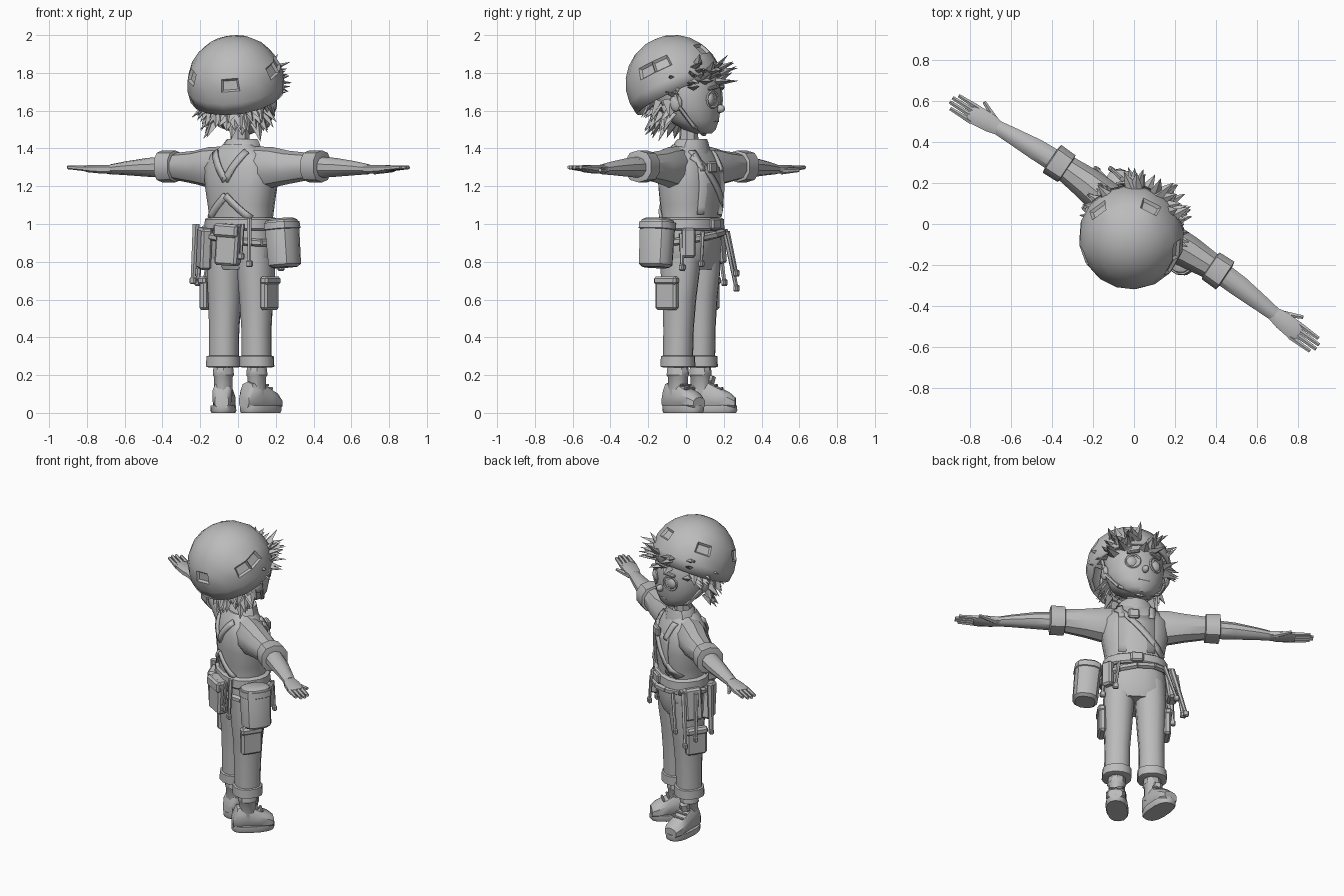
import bpy, bmesh, math, random
from mathutils import Matrix, Vector

if "Cube" in bpy.data.objects:
    bpy.data.objects.remove(bpy.data.objects["Cube"])

random.seed(4)
T, R = Matrix.Translation, Matrix.Rotation
rad = math.radians
BODY = R(rad(-34), 4, 'Z')                       # body faces back-right
HEAD = T((0.01, 0.01, 0)) @ R(rad(-17), 4, 'Z')  # head turned a little
HELMET = T((-0.012, -0.062, 1.742)) @ R(rad(-17), 4, 'Z') @ R(rad(25), 4, 'X')
grey = bpy.data.materials.new("plain_grey")
grey.diffuse_color = (0.5, 0.5, 0.5, 1)
grey.use_nodes = True
grey.node_tree.nodes["Principled BSDF"].inputs["Base Color"].default_value = grey.diffuse_color


def finish(name, bm, frame=BODY, angle=35):
    bmesh.ops.recalc_face_normals(bm, faces=bm.faces)
    me = bpy.data.meshes.new(name)
    bm.to_mesh(me)
    bm.free()
    me.transform(frame)
    me.materials.append(grey)
    ob = bpy.data.objects.new(name, me)
    bpy.context.collection.objects.link(ob)
    bpy.ops.object.select_all(action='DESELECT')
    ob.select_set(True)
    bpy.context.view_layer.objects.active = ob
    bpy.ops.object.shade_smooth_by_angle(angle=rad(angle))
    return ob


def sup(c, p):
    return math.copysign(abs(c) ** (2 / p), c)


def loft(name, rings, axis='Z', n=12, p=2.0, s=1, frame=BODY):
    """rings: (distance along axis, centre a, centre b, radius a, radius b)"""
    bm, loops = bmesh.new(), []
    for t, a, b, ra, rb in rings:
        loop = []
        for i in range(n):
            w = 2 * math.pi * (i + 0.5) / n
            u, v = a + ra * sup(math.cos(w), p), b + rb * sup(math.sin(w), p)
            x, y, z = {'Z': (u, v, t), 'X': (t, u, v), 'Y': (u, t, v)}[axis]
            loop.append(bm.verts.new((s * x, y, z)))
        loops.append(loop)
    for l0, l1 in zip(loops, loops[1:]):
        for i in range(n):
            j = (i + 1) % n
            bm.faces.new((l0[i], l0[j], l1[j], l1[i]))
    bm.faces.new(loops[0])
    bm.faces.new(loops[-1])
    return finish(name, bm, frame)


def along(a, b):
    a, b = Vector(a), Vector(b)
    return T((a + b) / 2) @ (b - a).to_track_quat('Z', 'Y').to_matrix().to_4x4(), (b - a).length


def rod(name, a, b, r0, r1, n=6, frame=BODY):
    bm = bmesh.new()
    m, ln = along(a, b)
    bmesh.ops.create_cone(bm, segments=n, radius1=r0, radius2=r1, depth=ln, cap_ends=True, matrix=m)
    return finish(name, bm, frame)


def box(name, c, size, turn=0, tilt=0, frame=BODY, bevel=0.012):
    bm = bmesh.new()
    m = T(c) @ R(rad(turn), 4, 'Z') @ R(rad(tilt), 4, 'Y') @ Matrix.Diagonal((*size, 1))
    bmesh.ops.create_cube(bm, size=1, matrix=m)
    bmesh.ops.bevel(bm, geom=bm.edges[:], offset=min(bevel, min(size) * 0.3), segments=1, affect='EDGES')
    return finish(name, bm, frame)


def ball(name, c, size, frame=HEAD, n=12):
    bm = bmesh.new()
    bmesh.ops.create_uvsphere(bm, u_segments=n, v_segments=8, radius=1,
                              matrix=T(c) @ Matrix.Diagonal((*size, 1)))
    return finish(name, bm, frame, 60)


# torso: shirt and overalls
TORSO = [(0.76, 0, .03, .15, .10), (0.82, 0, .03, .19, .125), (0.92, 0, .03, .185, .135),
         (1.02, 0, .03, .172, .13), (1.10, 0, .03, .182, .14), (1.20, 0, .03, .20, .145),
         (1.30, 0, .025, .205, .14), (1.37, 0, .02, .165, .11), (1.42, 0, .02, .09, .08)]
loft("torso", TORSO, n=16, p=2.4)


def on_torso(x, z, side, lift=0.006):
    for r0, r1 in zip(TORSO, TORSO[1:]):
        if r0[0] <= z <= r1[0]:
            f = (z - r0[0]) / (r1[0] - r0[0])
            cy, rx, ry = (r0[k] + f * (r1[k] - r0[k]) for k in (2, 3, 4))
            d = max(0.0, 1 - min(1, abs(x) / rx) ** 2.4) ** (1 / 2.4)
            return Vector((x, cy + side * (ry * d + lift), z))


def strap(name, a, b, side, width=0.035, steps=6):
    """flat band laid over the torso between two (x, z) points"""
    bm, rows = bmesh.new(), []
    d = Vector((b[0] - a[0], b[1] - a[1])).normalized() * width / 2
    for i in range(steps + 1):
        f = i / steps
        x, z = a[0] + f * (b[0] - a[0]), a[1] + f * (b[1] - a[1])
        rows.append([bm.verts.new(on_torso(x + k * d.y, min(1.42, z - k * d.x), side)) for k in (-1, 1)])
    for r0, r1 in zip(rows, rows[1:]):
        bm.faces.new((r0[0], r0[1], r1[1], r1[0]))
    ob = finish(name, bm)
    m = ob.modifiers.new("thickness", 'SOLIDIFY')
    m.thickness, m.offset = 0.014, 0


strap("bib", (0, 1.05), (0, 1.30), 1, 0.22)
strap("chest_band", (-.16, 1.05), (.12, 1.36), 1, 0.035, 8)
for s in (-1, 1):
    strap("front_strap", (s * .09, 1.28), (s * .10, 1.385), 1)
    strap("back_strap", (s * .10, 1.385), (0, 1.23), -1)
    strap("lower_back_strap", (0, 1.15), (s * .13, 1.03), -1)
box("chest_buckle", on_torso(.02, 1.3, 1, .015), (.07, .03, .06))
loft("collar", [(1.37, 0, .03, .125, .10), (1.43, 0, .035, .10, .085), (1.45, 0, .04, .085, .075),
                (1.42, 0, .03, .06, .055)], n=10)
loft("neck", [(1.38, 0, .015, .055, .055), (1.53, 0, .02, .048, .048)], n=8)
loft("waist_belt", [(.965, 0, .03, .19, .145), (.975, 0, .03, .20, .155), (1.025, 0, .03, .197, .152),
                    (1.035, 0, .03, .18, .14)], n=16, p=2.4)
box("belt_buckle", (.0, .185, 1.0), (.08, .03, .06))

# arms, legs
for s in (-1, 1):
    loft("sleeve", [(.10, .02, 1.30, .09, .11), (.20, .025, 1.30, .095, .108), (.30, .035, 1.30, .085, .088),
                    (.44, .04, 1.305, .068, .07)], 'X', 10, s=s)
    loft("sleeve_cuff", [(.42, .04, 1.305, .065, .065), (.425, .04, 1.305, .082, .084),
                         (.51, .04, 1.305, .085, .085), (.515, .04, 1.305, .06, .06)], 'X', 10, 2.4, s)
    loft("forearm", [(.46, .04, 1.30, .058, .058), (.60, .035, 1.30, .055, .05), (.74, .025, 1.295, .043, .036),
                     (.82, .018, 1.29, .036, .027)], 'X', 10, s=s)
    loft("palm", [(.80, .018, 1.29, .034, .025), (.86, .015, 1.29, .048, .025), (.95, .008, 1.293, .052, .02),
                  (.97, .008, 1.293, .048, .015)], 'X', 8, 2.6, s)
    for i in range(4):
        y = -.03 + .025 * i
        rod("finger", (s * .94, y, 1.293), (s * (1.06 + (.02 if i in (1, 2) else 0)), y - .004, 1.30), .015, .010)
    rod("thumb", (s * .84, .04, 1.28), (s * .94, .085, 1.285), .018, .010)
    loft("trouser_leg", [(.27, .105, .02, .078, .076), (.45, .103, .022, .077, .08), (.60, .10, .025, .086, .088),
                         (.74, .097, .028, .093, .105), (.88, .09, .03, .095, .115)], n=12, p=2.3, s=s)
    loft("trouser_cuff", [(.24, .107, .02, .075, .075), (.245, .107, .02, .09, .09), (.30, .105, .02, .089, .088),
                          (.305, .105, .02, .07, .07)], n=12, p=2.3, s=s)
    box("thigh_pocket", (s * .195, .01, .625), (.045, .13, .16))
    box("pocket_flap", (s * .20, .01, .70), (.05, .14, .045))
    loft("ankle", [(.09, .107, .02, .05, .055), (.19, .107, .02, .05, .055), (.20, .107, .02, .058, .06),
                   (.23, .107, .02, .055, .058), (.26, .107, .02, .05, .05)], n=10, s=s)

# shoes, feet turned out unevenly
for x, y, turn in ((.12, -.015, -45), (-.078, .14, -4)):
    f = T((x, y, 0)) @ R(rad(turn), 4, 'Z')
    loft("shoe_sole", [(0, 0, 0, .062, .125), (.012, 0, 0, .068, .132), (.04, 0, 0, .066, .13)], n=14, p=2.5, frame=f)
    loft("shoe_upper", [(-.125, 0, .06, .038, .04), (-.10, 0, .09, .053, .075), (-.03, 0, .09, .056, .085),
                        (.03, 0, .075, .06, .065), (.09, 0, .06, .062, .05), (.122, 0, .05, .045, .032)],
         'Y', 10, 2.4, frame=f)
    for k in range(3):
        box("shoe_lace", (0, -.01 + .03 * k, .165 - .018 * k), (.08, .014, .014), frame=f)
    rod("shoe_tongue", (0, -.04, .12), (0, -.01, .20), .04, .03, frame=f)

# hip bag
bag = T((.285, .005, .9)) @ R(rad(-5), 4, 'Y')
loft("hip_bag", [(-.13, 0, 0, .06, .07), (-.115, 0, 0, .077, .088), (.09, 0, 0, .082, .092),
                 (.12, 0, 0, .075, .085), (.13, 0, 0, .055, .065)], n=12, p=2.6, frame=BODY @ bag)
loft("bag_lid", [(.07, 0, 0, .08, .09), (.075, 0, 0, .088, .097), (.11, 0, 0, .085, .095)],
     n=12, p=2.6, frame=BODY @ bag)

# pouches and hanging tools: (name, centre, size, turn, tilt)
for name, c, size, turn, tilt in (
        ("back_pouch", (.03, -.135, .89), (.13, .07, .22), 8, 4),
        ("back_pouch_flap", (.03, -.145, .965), (.14, .075, .07), 8, 4),
        ("tool_holster", (-.155, -.09, .87), (.10, .06, .22), -40, 8),
        ("side_pouch", (-.215, .04, .89), (.06, .11, .20), 0, 8),
        ("front_pouch", (.17, .13, .90), (.07, .05, .16), -40, 0)):
    box(name, c, size, turn, tilt)
for a, b, r in (((-.22, -.07, 1.0), (-.24, -.07, .70), .02), ((-.25, .03, .97), (-.29, .05, .69), .016),
                ((-.22, .10, .97), (-.30, .12, .66), .016), ((-.17, .15, .96), (-.24, .16, .74), .013),
                ((.14, -.10, 1.03), (.15, -.115, .79), .014), ((.11, -.12, 1.0), (.11, -.135, .83), .011),
                ((.19, .10, .95), (.20, .11, .77), .014), ((.11, .18, .96), (.13, .185, .79), .012)):
    rod("hanging_tool", a, b, r, r * .7)
    tip = Vector(b)
    box("tool_head", tip, (.035, .025, .035), bevel=.006)

# sagging tool belt
for i in range(12):
    w0, w1 = 2 * math.pi * i / 12, 2 * math.pi * (i + 1) / 12
    rod("tool_belt", *[(.205 * math.cos(w), .03 + .155 * math.sin(w), .93 - .03 * math.cos(w + .4))
                       for w in (w0, w1)], .02, .02)

# head and face
loft("head", [(1.48, 0, .085, .045, .045), (1.50, 0, .065, .10, .085), (1.55, 0, .03, .15, .135),
              (1.62, 0, .01, .178, .165), (1.70, 0, 0, .185, .175), (1.78, 0, -.01, .178, .17),
              (1.86, 0, -.02, .13, .13)], n=16, frame=HEAD)
ball("nose", (0, .178, 1.61), (.02, .028, .022), n=8)
box("mouth", (0, .152, 1.545), (.075, .02, .012), frame=HEAD)
for s in (-1, 1):
    ball("eye", (s * .072, .146, 1.66), (.038, .022, .038))
    bpy.ops.mesh.primitive_torus_add(major_segments=14, minor_segments=5, major_radius=.043, minor_radius=.007)
    rim = bpy.context.object
    rim.name = "eye_rim"
    rim.data.transform(HEAD @ T((s * .072, .158, 1.66)) @ R(rad(-25 * s), 4, 'Z') @ R(rad(90), 4, 'X'))
    rim.data.materials.append(grey)
    box("eyebrow", (s * .072, .165, 1.722), (.08, .025, .018), -22 * s, 10 * s, HEAD)
    ball("ear", (s * .185, -.01, 1.64), (.02, .035, .045))
    # helmet strap to the chin
    path = [(s * .20, -.03, 1.76), (s * .19, .01, 1.62), (s * .13, .07, 1.52), (0, .09, 1.475)]
    for a, b in zip(path, path[1:]):
        rod("chin_strap", a, b, .012, .012, 5, HEAD)

# hair tufts: nape, sides, fringe
bm = bmesh.new()


def tuft(w, z, r, lift, length, width):
    d = Vector((math.cos(w), math.sin(w), 0))
    root = d * r + Vector((0, -.01, z))
    jitter = Vector([random.uniform(-.35, .35) for _ in range(3)])
    tip = root + (d * .8 + Vector((0, 0, lift)) + jitter).normalized() * length
    m, ln = along(root, tip)
    bmesh.ops.create_cone(bm, segments=4, radius1=width, radius2=.001, depth=ln, cap_ends=True,
                          matrix=m @ Matrix.Diagonal((1, .55, 1, 1)))


for i in range(54):                               # back and nape
    f = random.random()
    tuft(rad(random.uniform(185, 355)), 1.53 + .13 * f, .14 + .04 * f, -1.1, random.uniform(.07, .11), .04)
for i in range(16):                               # beside the ears
    tuft(rad(random.choice((12, 168)) + random.uniform(-22, 22)), random.uniform(1.68, 1.78), .18, -.1, .10, .035)
for i in range(26):                               # fringe
    tuft(rad(random.uniform(25, 155)), random.uniform(1.75, 1.83), .165, .3, random.uniform(.08, .13), .038)
finish("hair", bm, HEAD, 20)

# helmet shell with recessed vents
bm = bmesh.new()
bmesh.ops.create_uvsphere(bm, u_segments=16, v_segments=12, radius=.259)
bmesh.ops.delete(bm, geom=[v for v in bm.verts if v.co.z < -.08], context='VERTS')
bm.faces.ensure_lookup_table()
vents = []
for face in bm.faces:
    c = face.calc_center_median()
    k = int(math.degrees(math.atan2(c.y, c.x)) % 360 // 22.5)
    if .07 < c.z < .13 and k % 3 == 0:
        vents.append(face)
bmesh.ops.inset_individual(bm, faces=vents, thickness=.014, depth=-.014)
shell = finish("helmet", bm, HELMET, 30)
m = shell.modifiers.new("thickness", 'SOLIDIFY')
m.thickness = .02
